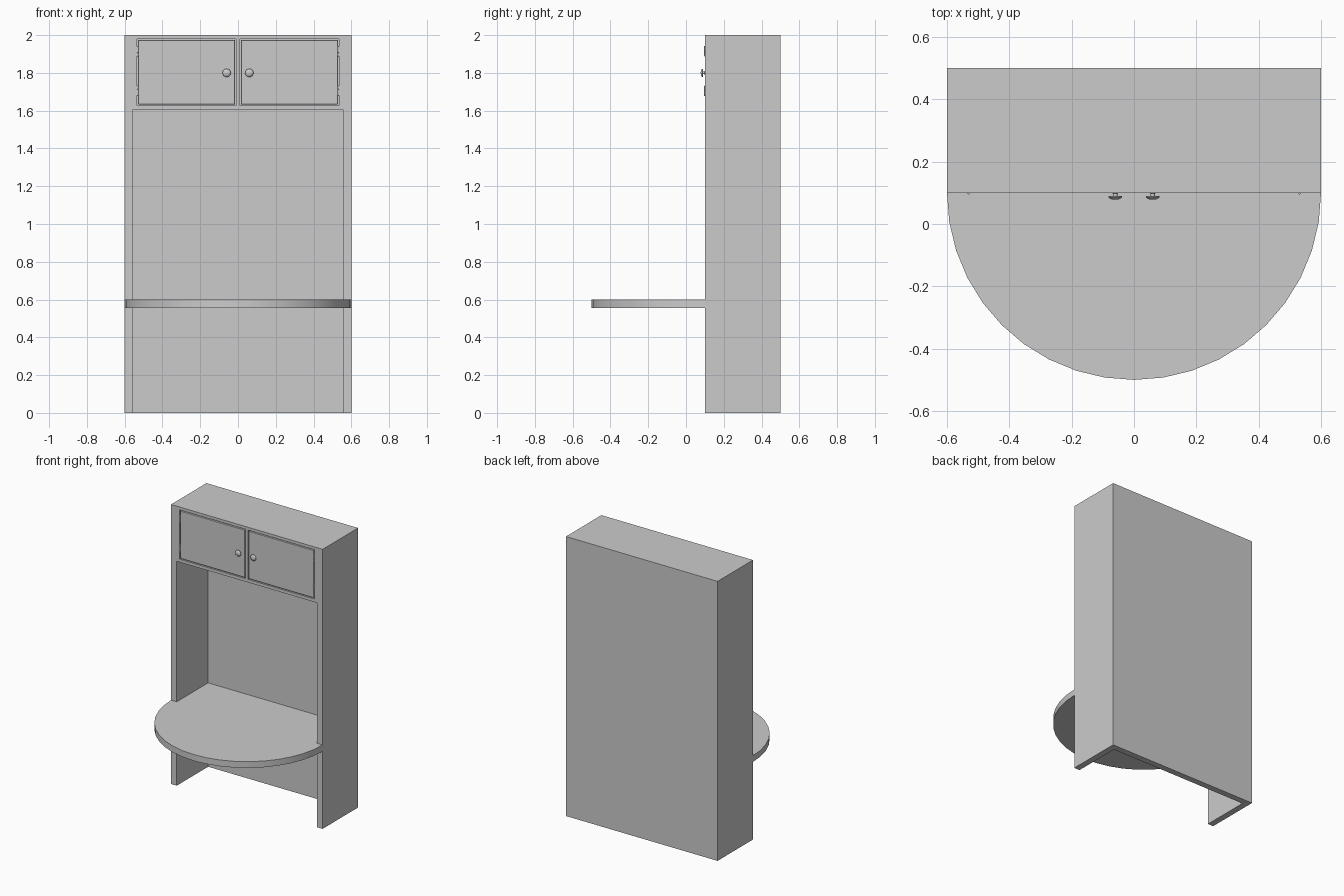
import bpy, bmesh, math

if "Cube" in bpy.data.objects:
    bpy.data.objects.remove(bpy.data.objects["Cube"])

T = 0.045          # board thickness
FRONT, BACK = 0.1, 0.5


def finish(bm, name, smooth=False):
    bmesh.ops.recalc_face_normals(bm, faces=bm.faces)
    me = bpy.data.meshes.new(name)
    bm.to_mesh(me)
    bm.free()
    ob = bpy.data.objects.new(name, me)
    bpy.context.collection.objects.link(ob)
    if smooth:
        bpy.ops.object.select_all(action='DESELECT')
        ob.select_set(True)
        bpy.context.view_layer.objects.active = ob
        bpy.ops.object.shade_smooth_by_angle(angle=math.radians(35))
    return ob


def box(name, x, y, z, bevel=0):
    bm = bmesh.new()
    bmesh.ops.create_cube(bm, size=1)
    for v in bm.verts:
        v.co = [r[0] if c < 0 else r[1] for c, r in zip(v.co, (x, y, z))]
    if bevel:
        bmesh.ops.bevel(bm, geom=bm.edges[:], offset=bevel, segments=1, affect='EDGES')
    return finish(bm, name)


def lathe(name, profile, loc, axis='Z', steps=24):
    """Spin (radius, height) points; axis 'Y' points the height towards -y."""
    bm = bmesh.new()
    rings = []
    for r, h in profile:
        ring = []
        for i in range(steps):
            a = math.tau * i / steps
            p = (r * math.cos(a), r * math.sin(a), h)
            if axis == 'Y':
                p = (p[0], -h, p[1])
            ring.append(bm.verts.new([c + o for c, o in zip(p, loc)]))
        rings.append(ring)
    for a, b in zip(rings, rings[1:]):
        for i in range(steps):
            j = (i + 1) % steps
            bm.faces.new((a[i], a[j], b[j], b[i]))
    bm.faces.new(rings[0])
    bm.faces.new(rings[-1])
    return finish(bm, name, True)


def mirrored(s, a, b):
    return tuple(sorted((s * a, s * b)))


# Carcass
IN = 0.6 - T
box("back_panel", (-IN, IN), (BACK - T, BACK), (0, 2))
box("cupboard_top", (-IN, IN), (FRONT, BACK - T), (1.98, 2))
box("cupboard_floor", (-IN, IN), (FRONT, BACK - T), (1.605, 1.627))
box("centre_divider", (-0.011, 0.011), (FRONT, BACK - T), (1.627, 1.98))

for s, side in ((-1, "left"), (1, "right")):
    box(f"{side}_side_panel", mirrored(s, IN, 0.6), (FRONT, BACK), (0, 2))
    box(f"{side}_frame_stile", mirrored(s, 0.534, IN), (FRONT, BACK - T), (1.627, 1.98))
    # Inset door with a narrow gap all round
    box(f"{side}_door", mirrored(s, 0.016, 0.529), (FRONT, FRONT + 0.02),
        (1.632, 1.975), 0.003)
    # Knob with a thin stem and domed head
    lathe(f"{side}_knob",
          [(0.012, 0), (0.007, 0.002), (0.007, 0.01), (0.021, 0.0105), (0.022, 0.013),
           (0.019, 0.017), (0.012, 0.0205), (0.004, 0.022)],
          (s * 0.06, FRONT, 1.8), 'Y')
    # Hinges made of three knuckles
    for level, z in (("lower", 1.705), ("upper", 1.915)):
        knuckles = []
        for k in range(3):
            h = -0.027 + k * 0.018
            knuckles += [(0.003, h), (0.005, h + 0.001), (0.005, h + 0.017), (0.003, h + 0.018)]
        lathe(f"{side}_{level}_hinge", knuckles, (s * 0.531, FRONT, z), 'Z', 12)

# Table top: half round in front, running back between the side panels
outline = [(-0.6 * math.cos(math.pi * i / 20), FRONT - 0.6 * math.sin(math.pi * i / 20))
           for i in range(21)]
outline += [(IN, FRONT), (IN, BACK - T), (-IN, BACK - T), (-IN, FRONT)]
bm = bmesh.new()
face = bm.faces.new([bm.verts.new((x, y, 0.555)) for x, y in outline])
ext = bmesh.ops.extrude_face_region(bm, geom=[face], use_keep_orig=True)
for v in ext["geom"]:
    if isinstance(v, bmesh.types.BMVert):
        v.co.z = 0.6
finish(bm, "table_top", True)
